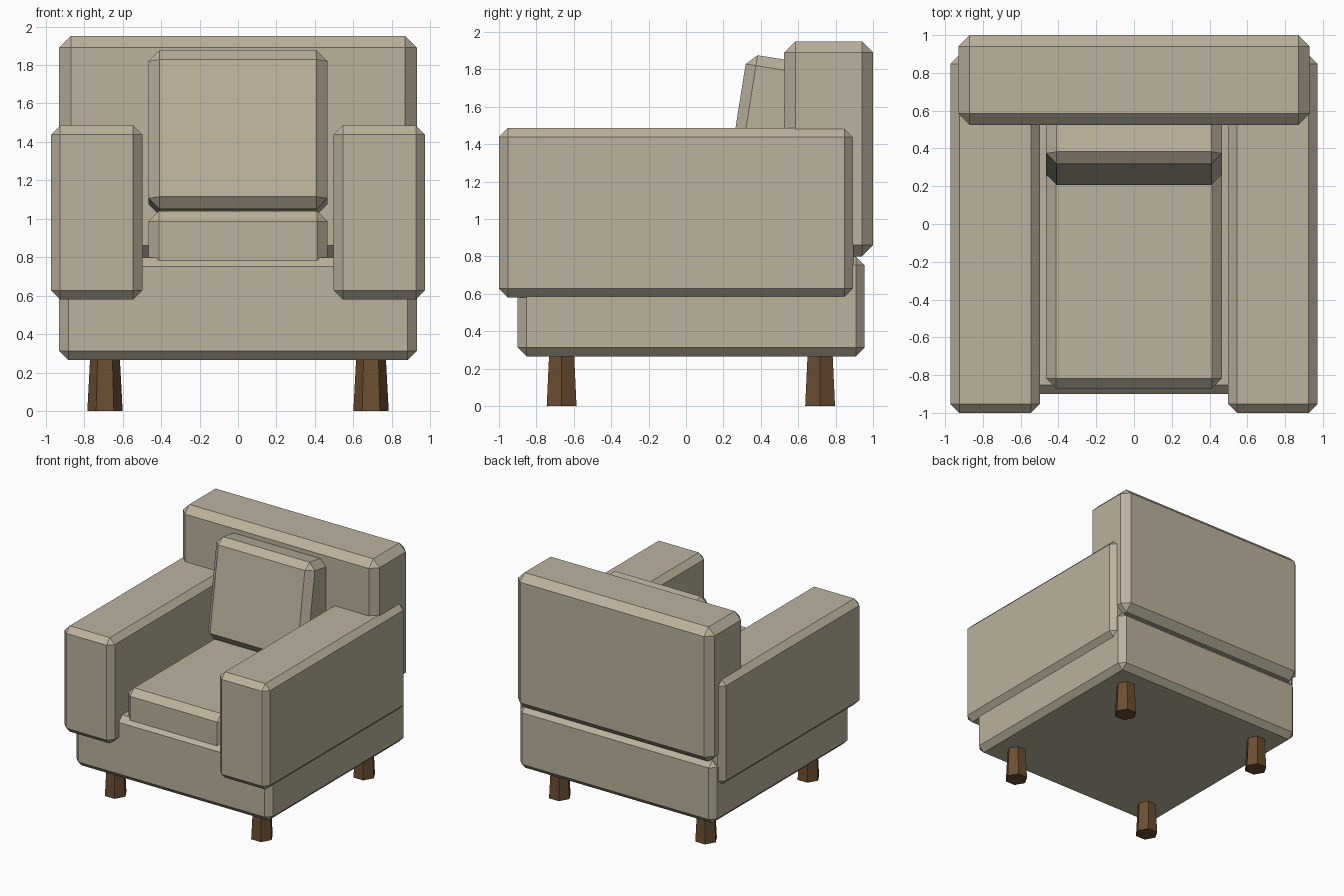
import bpy, bmesh, math
from mathutils import Matrix, Vector

if "Cube" in bpy.data.objects:
    bpy.data.objects.remove(bpy.data.objects["Cube"])


def material(name, rgb):
    m = bpy.data.materials.new(name)
    m.diffuse_color = (*rgb, 1)
    m.use_nodes = True
    m.node_tree.nodes["Principled BSDF"].inputs["Base Color"].default_value = m.diffuse_color
    return m


FABRIC = material("beige fabric", (0.50, 0.445, 0.335))
WOOD = material("brown wood", (0.145, 0.077, 0.031))


def add_object(name, bm, mat):
    bmesh.ops.recalc_face_normals(bm, faces=bm.faces[:])
    mesh = bpy.data.meshes.new(name)
    bm.to_mesh(mesh)
    bm.free()
    mesh.materials.append(mat)
    ob = bpy.data.objects.new(name, mesh)
    bpy.context.collection.objects.link(ob)
    return ob


def block(name, lo, hi, bevel):
    """Chamfered box between two corners."""
    lo, hi = Vector(lo), Vector(hi)
    bm = bmesh.new()
    bmesh.ops.create_cube(bm, size=1)
    bmesh.ops.scale(bm, vec=hi - lo, verts=bm.verts)
    bmesh.ops.translate(bm, vec=(lo + hi) / 2, verts=bm.verts)
    bmesh.ops.bevel(bm, geom=bm.edges[:], offset=bevel, segments=1,
                    affect='EDGES', profile=0.5)
    return add_object(name, bm, FABRIC)


def leg(name, x, y, r_bottom=0.092, r_top=0.077, height=0.28):
    """Six-sided leg, wider at the foot, corners pointing along x."""
    bm = bmesh.new()
    rings = []
    for r, z in ((r_bottom, 0), (r_top, height)):
        rings.append([bm.verts.new((x + r * math.cos(i * math.pi / 3),
                                    y + r * math.sin(i * math.pi / 3), z))
                      for i in range(6)])
    bm.faces.new(rings[0])
    bm.faces.new(rings[1])
    for i in range(6):
        j = (i + 1) % 6
        bm.faces.new((rings[0][i], rings[0][j], rings[1][j], rings[1][i]))
    return add_object(name, bm, WOOD)


# Body
block("base", (-0.93, -0.90, 0.265), (0.93, 0.955, 0.80), 0.047)
block("backrest", (-0.93, 0.525, 0.80), (0.93, 1.0, 1.95), 0.06)
block("seat_cushion", (-0.465, -0.87, 0.72), (0.465, 0.60, 1.04), 0.053)

# Arms
for side, x0, x1 in (("left", -0.972, -0.498), ("right", 0.498, 0.972)):
    block(side + "_arm", (x0, -1.0, 0.58), (x1, 0.895, 1.485), 0.047)

# Leaning back cushion, modelled upright from its lower front edge, then tilted
cushion = block("back_cushion", (-0.465, 0, 0), (0.465, 0.32, 0.834), 0.056)
cushion.data.transform(Matrix.Translation((0, 0.197, 1.06)) @
                       Matrix.Rotation(math.radians(-9), 4, 'X'))

# Legs
for side, x in (("left", -0.692), ("right", 0.692)):
    leg("front_leg_" + side, x, -0.665)
    leg("back_leg_" + side, x, 0.717)
